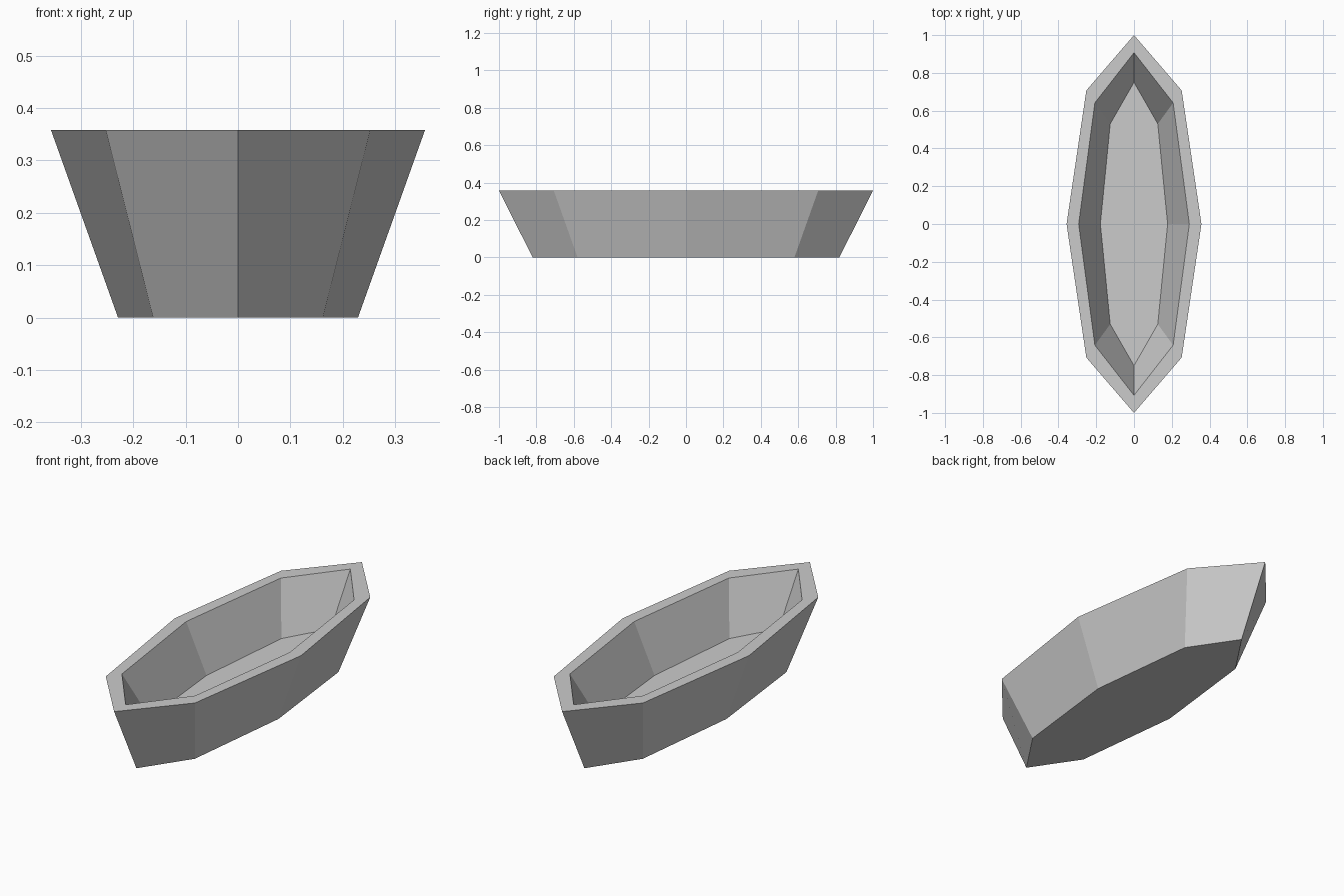
import bpy
import bmesh
from math import cos, sin, pi

cube = bpy.data.objects.get("Cube")
if cube:
    bpy.data.objects.remove(cube, do_unlink=True)

# Plain grey material
GREY = (0.6, 0.6, 0.6, 1.0)
mat = bpy.data.materials.new("grey")
mat.use_nodes = True
mat.diffuse_color = GREY
mat.node_tree.nodes["Principled BSDF"].inputs["Base Color"].default_value = GREY

SIDES = 8
# Stretched octagon rings: half width, half length, height
RINGS = [
    (0.229, 0.82, 0.0),     # underside
    (0.357, 1.0, 0.358),    # outer rim
    (0.293, 0.907, 0.358),  # inner rim
    (0.178, 0.75, 0.113),   # inside floor
]


def ring(bm, half_width, half_length, z):
    angles = [2 * pi * i / SIDES for i in range(SIDES)]
    return [bm.verts.new((half_width * cos(a), half_length * sin(a), z)) for a in angles]


# Hollow hull: bridge each ring to the next and cap both ends
bm = bmesh.new()
loops = [ring(bm, *r) for r in RINGS]
for low, high in zip(loops, loops[1:]):
    for i in range(SIDES):
        j = (i + 1) % SIDES
        bm.faces.new((low[i], low[j], high[j], high[i]))
bm.faces.new(list(reversed(loops[0])))
bm.faces.new(loops[-1])
bmesh.ops.recalc_face_normals(bm, faces=bm.faces[:])

mesh = bpy.data.meshes.new("hull")
bm.to_mesh(mesh)
bm.free()
mesh.materials.append(mat)
hull = bpy.data.objects.new("hull", mesh)
bpy.context.collection.objects.link(hull)
